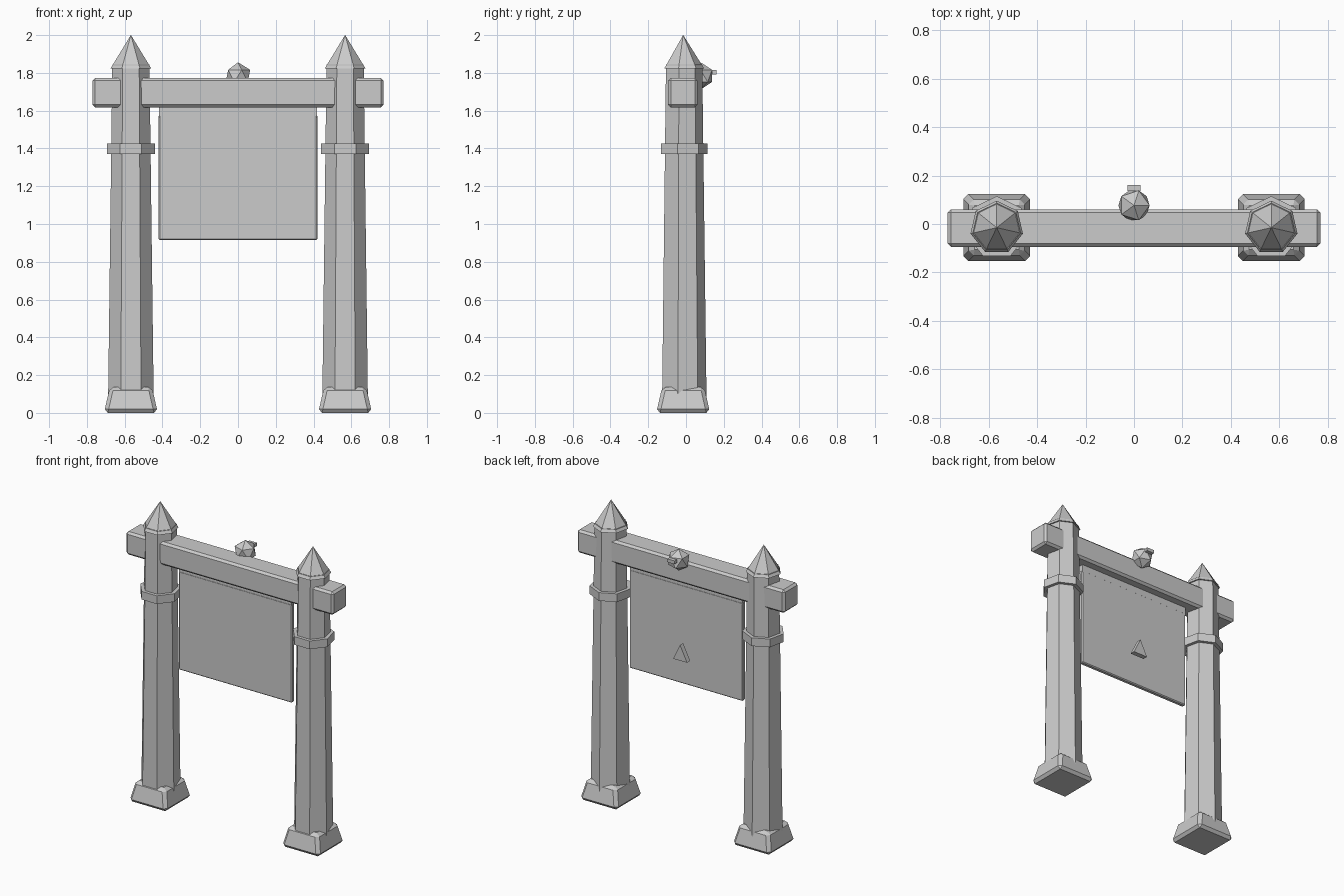
import bpy, bmesh
from math import sin, cos, pi

if "Cube" in bpy.data.objects:
    bpy.data.objects.remove(bpy.data.objects["Cube"])

Y = -0.015  # common depth of the posts and panel


def finish(name, bm):
    bmesh.ops.recalc_face_normals(bm, faces=bm.faces)
    mesh = bpy.data.meshes.new(name)
    bm.to_mesh(mesh)
    bm.free()
    ob = bpy.data.objects.new(name, mesh)
    bpy.context.collection.objects.link(ob)
    return ob


def box(name, center, size, bevel=0.0, taper=1.0):
    bm = bmesh.new()
    bmesh.ops.create_cube(bm, size=1)
    for v in bm.verts:
        k = taper if v.co.z > 0 else 1.0
        v.co = [center[i] + v.co[i] * size[i] * (k if i < 2 else 1) for i in range(3)]
    if bevel:
        bmesh.ops.bevel(bm, geom=bm.edges[:], offset=bevel, segments=1,
                        profile=0.5, affect='EDGES')
    return finish(name, bm)


def prism(name, x, y, rings, sides=7):
    """Stack of (radius, z) rings with one corner pointing to the back."""
    bm = bmesh.new()
    loops = []
    for r, z in rings:
        angles = [pi / 2 + 2 * pi * i / sides for i in range(sides)]
        loops.append([bm.verts.new((x + r * cos(a), y + r * sin(a), z)) for a in angles])
    for lo, hi in zip(loops, loops[1:]):
        for i in range(sides):
            j = (i + 1) % sides
            bm.faces.new((lo[i], lo[j], hi[j], hi[i]))
    bm.faces.new(loops[0])
    bm.faces.new(loops[-1])
    bmesh.ops.remove_doubles(bm, verts=bm.verts, dist=1e-5)
    return finish(name, bm)


# Posts with footings, collars and pointed caps
for side, x in (("left", -0.567), ("right", 0.567)):
    box(side + "_footing", (x, Y, 0.069), (0.285, 0.285, 0.138), 0.02, 0.78)
    prism(side + "_post", x, Y, [(0.124, 0.05), (0.101, 1.845)])
    prism(side + "_collar", x, Y, [(0.13, 1.37), (0.13, 1.425)])
    prism(side + "_cap", x, Y, [(0.111, 1.823), (0.0005, 2.0)])

# Crossbeam through both posts
box("crossbeam", (0, -0.017, 1.695), (1.54, 0.155, 0.155), 0.014)

# Hanging panel and the batten that holds it
box("panel", (0, Y, 1.246), (0.84, 0.03, 0.662), 0.006)
box("panel_batten", (0, Y, 1.6), (0.835, 0.028, 0.07))

# Small triangular wedge behind the panel
bm = bmesh.new()
tri = [bm.verts.new(p) for p in ((-0.052, 0.03, 1.10), (0.052, 0.03, 1.10), (0, 0.03, 1.205))]
face = bm.faces.new(tri)
ext = bmesh.ops.extrude_face_region(bm, geom=[face])
for v in ext["geom"]:
    if isinstance(v, bmesh.types.BMVert):
        v.co.y += 0.033
finish("rear_wedge", bm)

# Faceted lamp ball on the back of the beam with its small block
bm = bmesh.new()
bmesh.ops.create_icosphere(bm, subdivisions=1, radius=0.072)
bmesh.ops.translate(bm, verts=bm.verts, vec=(0, 0.077, 1.784))
finish("lamp_ball", bm)
box("lamp_block", (0, 0.149, 1.803), (0.055, 0.024, 0.022))
